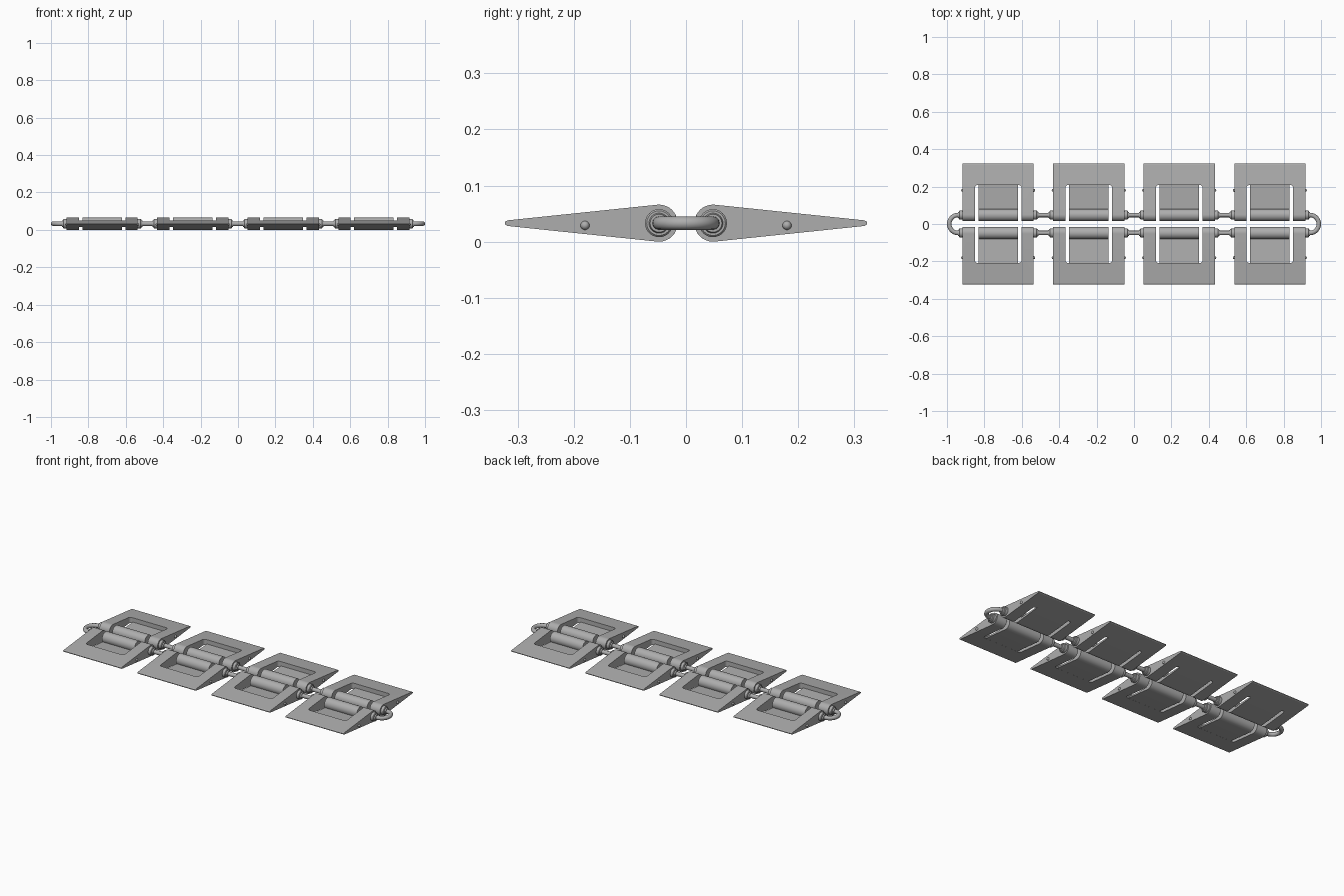
import bpy, bmesh
from math import sin, cos, pi, radians
from mathutils import Vector

cube = bpy.data.objects.get("Cube")
if cube:
    bpy.data.objects.remove(cube, do_unlink=True)

# One steel colour for everything
steel = bpy.data.materials.new("grey steel")
steel.use_nodes = True
GREY = (0.42, 0.42, 0.42, 1)
steel.diffuse_color = GREY
steel.node_tree.nodes["Principled BSDF"].inputs["Base Color"].default_value = GREY

AXIS_Y, AXIS_Z, TUBE_R, ROD_R = 0.048, 0.033, 0.033, 0.012
LINK_PITCH, HALF_W = 0.484, 0.19
RECESS_X, RECESS_Y, FLOOR_X = 0.125, 0.208, 0.106
LINKS = [(i - 1.5) * LINK_PITCH for i in range(4)]


def make_object(name, bm):
    mesh = bpy.data.meshes.new(name)
    bmesh.ops.recalc_face_normals(bm, faces=bm.faces)
    bm.to_mesh(mesh)
    bm.free()
    mesh.materials.append(steel)
    obj = bpy.data.objects.new(name, mesh)
    bpy.context.collection.objects.link(obj)
    return obj


def smooth(obj, angle=30):
    bpy.ops.object.select_all(action='DESELECT')
    obj.select_set(True)
    bpy.context.view_layer.objects.active = obj
    bpy.ops.object.shade_smooth_by_angle(angle=radians(angle))


def extrude_x(name, profile, x0, x1):
    """Extrude a (y, z) outline between two x positions."""
    bm = bmesh.new()
    face = bm.faces.new([bm.verts.new((x0, y, z)) for y, z in profile])
    grown = bmesh.ops.extrude_face_region(bm, geom=[face])["geom"]
    bmesh.ops.translate(bm, vec=(x1 - x0, 0, 0),
                        verts=[v for v in grown if isinstance(v, bmesh.types.BMVert)])
    return make_object(name, bm)


def arc(start, end, steps, radius=TUBE_R):
    angles = [radians(start + (end - start) * i / steps) for i in range(steps + 1)]
    return [(AXIS_Y + radius * cos(a), AXIS_Z + radius * sin(a)) for a in angles]


def lathe_x(name, stations, y, segments=24):
    """Round part along x from (x, radius) stations."""
    bm = bmesh.new()
    rings = []
    for x, r in stations:
        rings.append([bm.verts.new((x, y + r * cos(2 * pi * k / segments),
                                    AXIS_Z + r * sin(2 * pi * k / segments)))
                      for k in range(segments)])
    for a, b in zip(rings, rings[1:]):
        for k in range(segments):
            n = (k + 1) % segments
            bm.faces.new((a[k], a[n], b[n], b[k]))
    bm.faces.new(rings[0])
    bm.faces.new(rings[-1])
    obj = make_object(name, bm)
    smooth(obj)
    return obj


# Tapered pad outline and the thin floor with its hinge barrel
tip = [(0.318, 0.028), (0.323, 0.031), (0.323, 0.035), (0.318, 0.038)]
pad_outline = arc(84, 276, 20) + tip
floor_outline = arc(-30, 276, 30)[::1] + [(0.214, 0.0175), (0.214, 0.0245)]

# Cutter that opens the middle of a pad, with rounded outer corners
bm = bmesh.new()
bmesh.ops.create_cube(bm, size=1)
bmesh.ops.scale(bm, vec=(2 * RECESS_X, RECESS_Y + 0.1, 0.4), verts=bm.verts)
bmesh.ops.translate(bm, vec=(0, (RECESS_Y - 0.1) / 2, 0), verts=bm.verts)
corners = [e for e in bm.edges if all(v.co.y > 0.1 for v in e.verts)
           and abs(e.verts[0].co.z - e.verts[1].co.z) > 0.1]
bmesh.ops.bevel(bm, geom=corners, offset=0.014, segments=4, profile=0.5, affect='EDGES')
cutter = make_object("recess_cutter", bm)
cutter.hide_render = True

pad = extrude_x("pad_frame", pad_outline, -HALF_W, HALF_W)
cut = pad.modifiers.new("recess", 'BOOLEAN')
cut.object = cutter
cut.solver = 'EXACT'
bpy.context.view_layer.objects.active = pad
bpy.ops.object.modifier_apply(modifier=cut.name)
bpy.data.objects.remove(cutter, do_unlink=True)
smooth(pad, 25)

floor = extrude_x("pad_floor", floor_outline, -FLOOR_X, FLOOR_X)
smooth(floor, 25)

# Small round studs on the pad sides
bm = bmesh.new()
for side in (-1, 1):
    new = bmesh.ops.create_uvsphere(bm, u_segments=16, v_segments=10, radius=0.008)["verts"]
    bmesh.ops.translate(bm, vec=(side * HALF_W, 0.18, 0.029), verts=new)
studs = make_object("pad_studs", bm)
smooth(studs, 60)

# Collars at both ends of a hinge barrel
collars = []
for side in (-1, 1):
    steps = [(0.185, 0.025), (0.206, 0.025), (0.209, 0.022), (0.209, 0.018), (0.216, 0.016)]
    collars.append(lathe_x("hinge_collar", [(side * x, r) for x, r in steps], AXIS_Y))

# Repeat the pad parts for every link, front and back
for part in [pad, floor, studs] + collars:
    for index, x in enumerate(LINKS):
        for label, turn in (("back", 0), ("front", pi)):
            copy = part.copy()
            copy.name = f"{label}_{part.name}_{index + 1}"
            copy.location = (x, 0, 0)
            copy.rotation_euler = (0, 0, turn)
            bpy.context.collection.objects.link(copy)
    bpy.data.objects.remove(part, do_unlink=True)

# Connecting rods between neighbouring links
for x0, x1 in zip(LINKS, LINKS[1:]):
    for side in (-1, 1):
        lathe_x("connecting_rod", [(x0 + 0.18, ROD_R), (x1 - 0.18, ROD_R)], side * AXIS_Y)

# U-shaped end loops
for side, label in ((1, "left"), (-1, "right")):
    bend_x = 1 - ROD_R - AXIS_Y
    path = [(0.9, -AXIS_Y)]
    for i in range(17):
        a = -pi / 2 + pi * i / 16
        path.append((bend_x + AXIS_Y * cos(a), AXIS_Y * sin(a)))
    path.append((0.9, AXIS_Y))
    curve = bpy.data.curves.new(f"{label}_end_loop", 'CURVE')
    curve.dimensions = '3D'
    curve.bevel_depth = ROD_R
    curve.bevel_resolution = 4
    curve.use_fill_caps = True
    spline = curve.splines.new('POLY')
    spline.points.add(len(path) - 1)
    for point, (x, y) in zip(spline.points, path):
        point.co = (side * x, y, AXIS_Z, 1)
    spline.use_smooth = True
    curve.materials.append(steel)
    loop = bpy.data.objects.new(f"{label}_end_loop", curve)
    bpy.context.collection.objects.link(loop)
